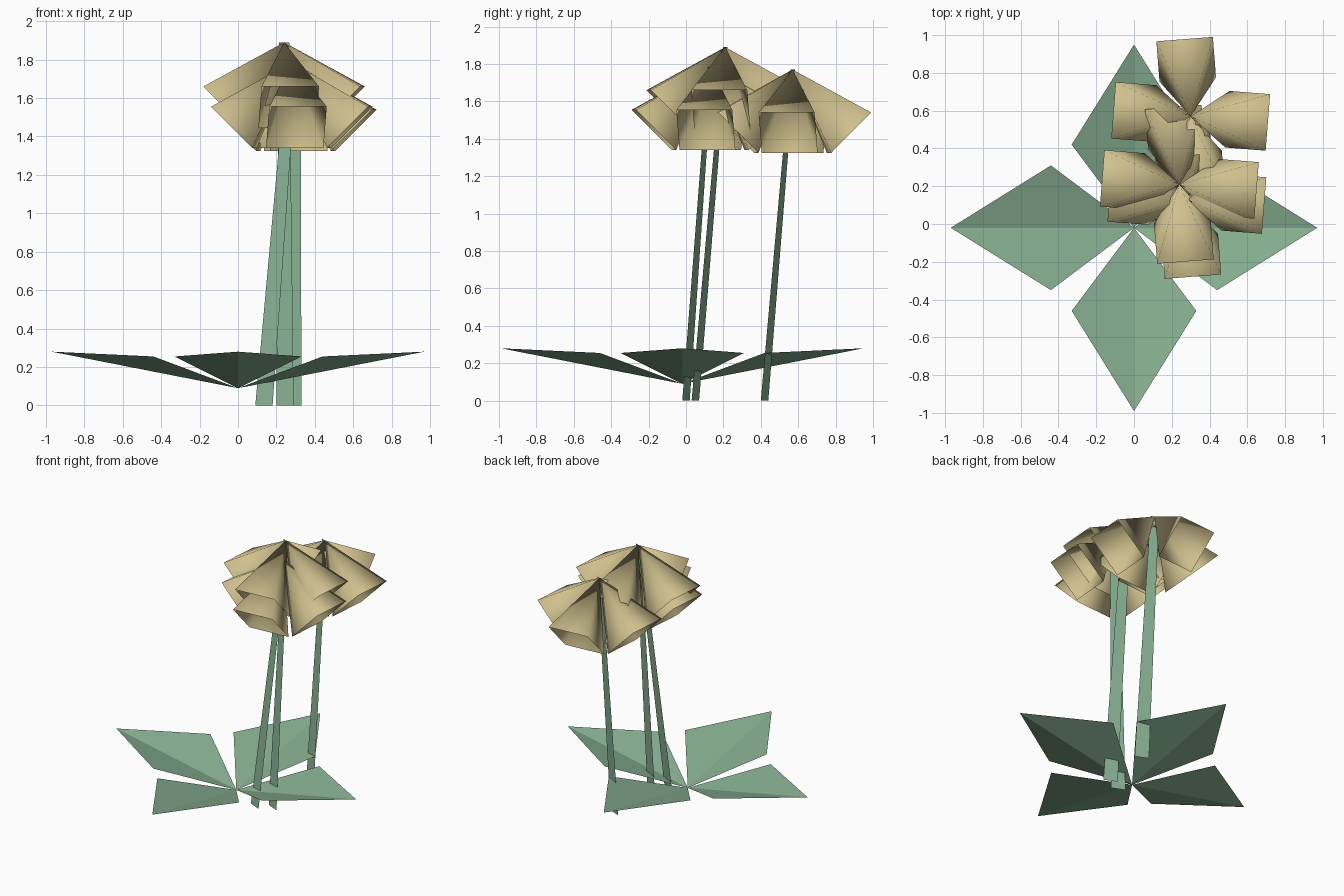
import bpy, math
from mathutils import Vector

if "Cube" in bpy.data.objects:
    bpy.data.objects.remove(bpy.data.objects["Cube"])


def material(name, rgb):
    m = bpy.data.materials.new(name)
    m.diffuse_color = (*rgb, 1)
    m.use_nodes = True
    m.node_tree.nodes["Principled BSDF"].inputs["Base Color"].default_value = m.diffuse_color
    return m


GREEN = material("leaf green", (0.24, 0.43, 0.28))
TAN = material("petal tan", (0.63, 0.53, 0.27))


def make(name, verts, faces, mat, smooth=False):
    me = bpy.data.meshes.new(name)
    me.from_pydata([tuple(v) for v in verts], [], faces)
    me.materials.append(mat)
    me.polygons.foreach_set("use_smooth", [smooth] * len(me.polygons))
    ob = bpy.data.objects.new(name, me)
    bpy.context.collection.objects.link(ob)
    return ob


def frame(angle):
    """Outward and sideways directions for a heading in degrees."""
    a = math.radians(angle)
    return Vector((math.cos(a), math.sin(a), 0)), Vector((-math.sin(a), math.cos(a), 0))


# Four diamond leaves, folded along the middle
heart = Vector((0, -0.02, 0.09))
for i in range(4):
    u, v = frame(90 * i)
    verts = [heart, heart + u * 0.44 - v * 0.33 + Vector((0, 0, 0.165)),
             heart + u * 0.97 + Vector((0, 0, 0.19)),
             heart + u * 0.44 + v * 0.33 + Vector((0, 0, 0.165))]
    make(f"leaf_{i + 1}", verts, [(0, 1, 2), (0, 2, 3)], GREEN)


def petal(name, apex, angle):
    """Open four-sided cone hanging outward from the flower tip."""
    u, v = frame(angle)
    verts = [apex]
    for r, drop, side in ((0.41, 0.23, -1), (0.41, 0.23, 1),
                          (0.195, 0.445, 1), (0.195, 0.445, -1)):
        verts.append(apex + u * r + v * 0.15 * side - Vector((0, 0, drop)))
    make(name, verts, [(0, 1, 2), (0, 2, 3), (0, 3, 4), (0, 4, 1)], TAN, True)


# Three flowers: flat tapering stem and four petals each
flowers = [((0.135, 0.0, 0), (0.28, 0.13, 1.785)),
           ((0.245, 0.05, 0), (0.24, 0.21, 1.89)),
           ((0.285, 0.42, 0), (0.30, 0.57, 1.77))]
half = Vector((0.045, -0.02, 0))
for n, (base, top) in enumerate(flowers, 1):
    base, top = Vector(base), Vector(top)
    make(f"stem_{n}", [base - half, base + half, top + half * 0.6, top - half * 0.6],
         [(0, 1, 2, 3)], GREEN)
    for i in range(4):
        petal(f"petal_{n}_{i + 1}", top, 90 * i + (4.5 if i % 2 else -4.5))
